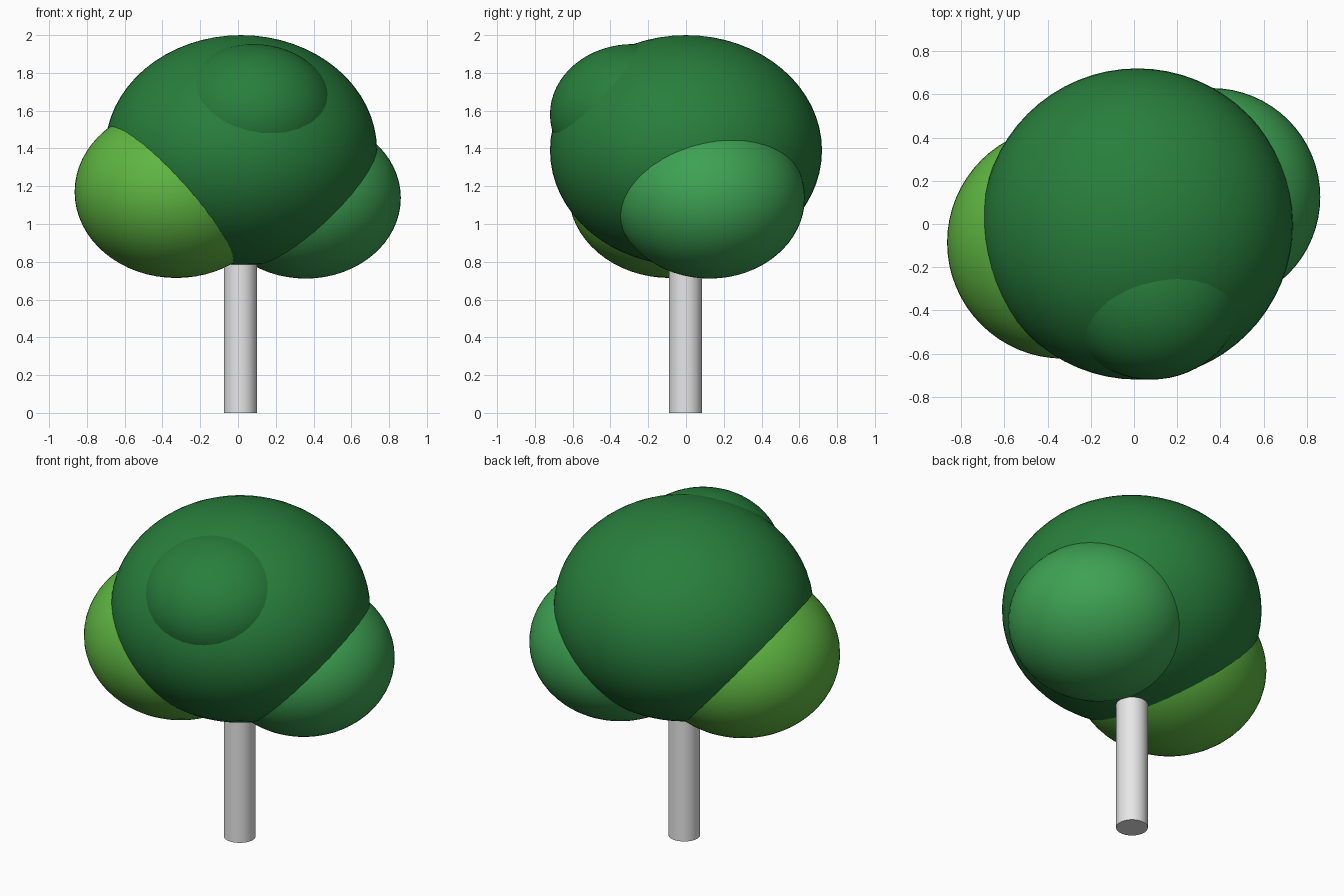
import bpy

cube = bpy.data.objects.get("Cube")
if cube:
    bpy.data.objects.remove(cube, do_unlink=True)


def material(name, rgb):
    mat = bpy.data.materials.new(name)
    mat.use_nodes = True
    color = (*rgb, 1.0)
    mat.diffuse_color = color
    mat.node_tree.nodes["Principled BSDF"].inputs["Base Color"].default_value = color
    return mat


dark_green = material("dark green", (0.021, 0.21, 0.045))
mid_green = material("mid green", (0.047, 0.36, 0.085))
lime_green = material("lime green", (0.115, 0.47, 0.054))
pale_grey = material("pale grey", (0.8, 0.8, 0.8))

SQUASH = 0.847  # height of every foliage clump relative to its width


def finish(name, mat):
    obj = bpy.context.object
    obj.name = name
    obj.data.name = name
    obj.data.materials.append(mat)
    bpy.ops.object.transform_apply(location=False, rotation=False, scale=True)
    bpy.ops.object.shade_smooth_by_angle()
    return obj


def clump(name, center, radius, mat):
    bpy.ops.mesh.primitive_uv_sphere_add(segments=64, ring_count=32,
                                         radius=radius, location=center)
    bpy.context.object.scale.z = SQUASH
    return finish(name, mat)


# Foliage: one large crown with three smaller overlapping clumps
clump("main_crown", (0.016, 0, 1.39), 0.72, dark_green)
clump("upper_front_clump", (0.08, -0.28, 1.58), 0.44, dark_green)
clump("right_clump", (-0.327, -0.085, 1.17), 0.538, lime_green)
clump("left_clump", (0.358, 0.125, 1.138), 0.504, mid_green)

# Trunk: a plain cylinder running up into the crown
TRUNK_HEIGHT = 1.2
bpy.ops.mesh.primitive_cylinder_add(vertices=48, radius=0.088, depth=TRUNK_HEIGHT,
                                    location=(0.013, -0.002, TRUNK_HEIGHT / 2))
finish("trunk", pale_grey)
